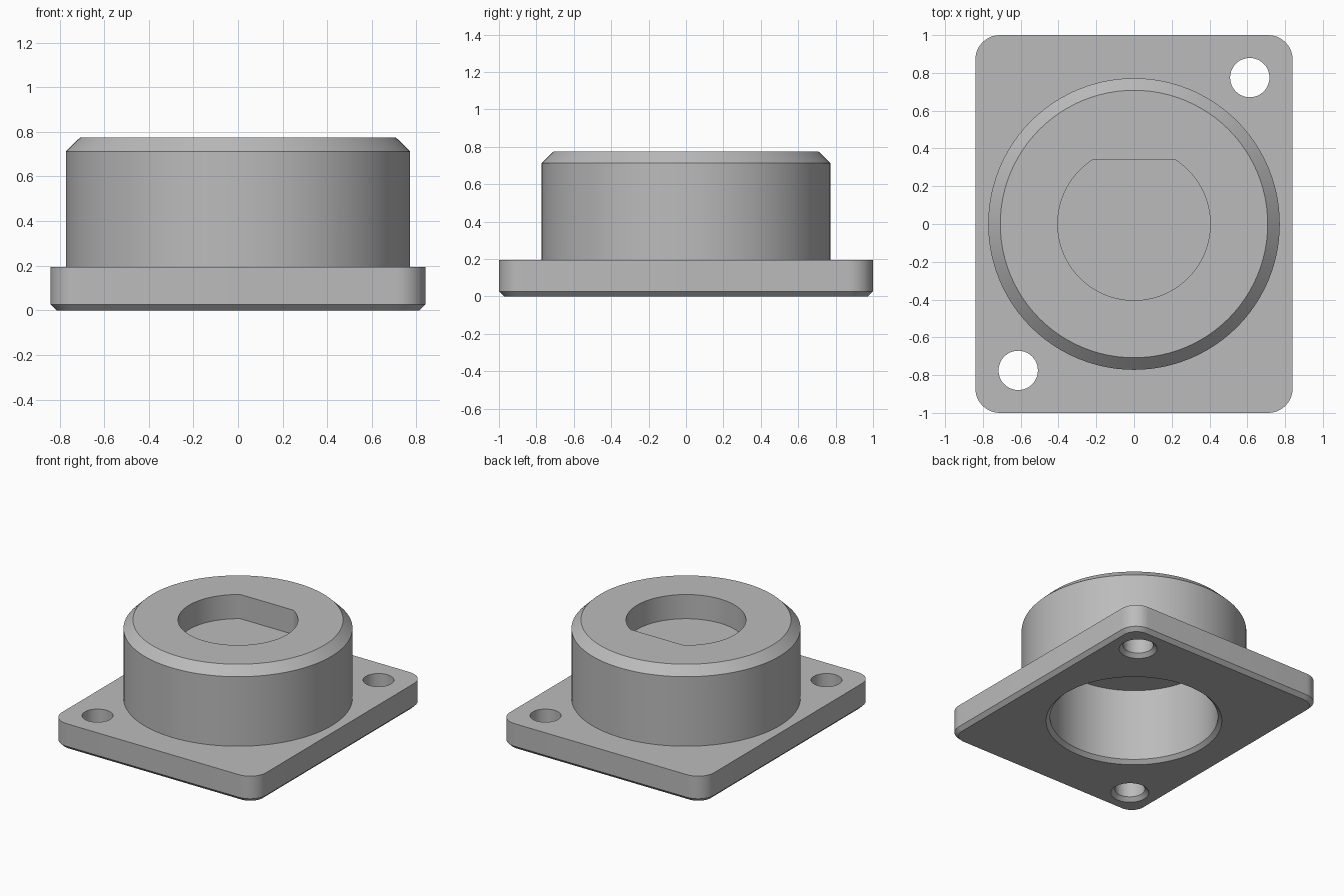
import bpy
import bmesh
from math import pi, cos, sin, asin, radians

if "Cube" in bpy.data.objects:
    bpy.data.objects.remove(bpy.data.objects["Cube"])

GREY = 0.5
BEVEL = 0.027
PLATE_TOP = 0.195
HEIGHT = 0.775

metal = bpy.data.materials.new("satin grey")
metal.use_nodes = True
metal.diffuse_color = (GREY, GREY, GREY, 1)
metal.node_tree.nodes["Principled BSDF"].inputs["Base Color"].default_value = (GREY, GREY, GREY, 1)


def loft(name, rings):
    """Closed solid through a stack of matching outlines: [(outline, z), ...]."""
    bm = bmesh.new()
    loops = [[bm.verts.new((x, y, z)) for x, y in outline] for outline, z in rings]
    bm.faces.new(loops[0])
    bm.faces.new(loops[-1])
    n = len(loops[0])
    for a, b in zip(loops, loops[1:]):
        for i in range(n):
            j = (i + 1) % n
            bm.faces.new((a[i], a[j], b[j], b[i]))
    bmesh.ops.recalc_face_normals(bm, faces=bm.faces)
    mesh = bpy.data.meshes.new(name)
    bm.to_mesh(mesh)
    bm.free()
    mesh.materials.append(metal)
    obj = bpy.data.objects.new(name, mesh)
    bpy.context.collection.objects.link(obj)
    return obj


def circle(r, cx=0, cy=0, n=96):
    return [(cx + r * cos(2 * pi * i / n), cy + r * sin(2 * pi * i / n)) for i in range(n)]


def rounded_rect(inset, hx=0.84, hy=1.0, radius=0.13, steps=12):
    pts = []
    for k, (sx, sy) in enumerate([(1, 1), (-1, 1), (-1, -1), (1, -1)]):
        for i in range(steps + 1):
            a = (k + i / steps) * pi / 2
            r = radius - inset
            pts.append((sx * (hx - radius) + r * cos(a), sy * (hy - radius) + r * sin(a)))
    return pts


def d_shape(r, flat_y, n=88):
    start = pi - asin(flat_y / r)
    sweep = pi + 2 * asin(flat_y / r)
    return [(r * cos(start + sweep * i / n), r * sin(start + sweep * i / n)) for i in range(n + 1)]


def bore(name, r, top, cx=0, cy=0, n=96):
    """Cutter for a hole entered from below, with a chamfered mouth."""
    wide, narrow = circle(r + BEVEL, cx, cy, n), circle(r, cx, cy, n)
    return loft(name, [(wide, -0.1), (wide, 0), (narrow, BEVEL), (narrow, top)])


def combine(target, tool, operation):
    mod = target.modifiers.new(operation.title(), "BOOLEAN")
    mod.operation, mod.object, mod.solver = operation, tool, "EXACT"
    bpy.context.view_layer.objects.active = target
    bpy.ops.object.modifier_apply(modifier=mod.name)
    bpy.data.objects.remove(tool)


# Mounting plate with a chamfered lower edge
housing = loft("flanged_housing", [(rounded_rect(BEVEL), 0), (rounded_rect(0), BEVEL),
                                   (rounded_rect(0), PLATE_TOP)])

# Round boss with a chamfered top rim
boss = loft("boss", [(circle(0.772), 0.1), (circle(0.772), 0.712), (circle(0.708), HEIGHT)])
combine(housing, boss, "UNION")

# Wide cavity from below, D-shaped pocket from above
combine(housing, bore("cavity_cutter", 0.577, 0.572), "DIFFERENCE")
pocket = d_shape(0.404, 0.34)
combine(housing, loft("pocket_cutter", [(pocket, 0.595), (pocket, 1)]), "DIFFERENCE")

# Two diagonal screw holes
for side in (1, -1):
    combine(housing, bore("screw_cutter", 0.104, 0.4, side * 0.613, side * 0.775, 48), "DIFFERENCE")

# Smooth round walls, crisp edges
bpy.ops.object.select_all(action="DESELECT")
housing.select_set(True)
bpy.context.view_layer.objects.active = housing
bpy.ops.object.shade_smooth_by_angle(angle=radians(30))
